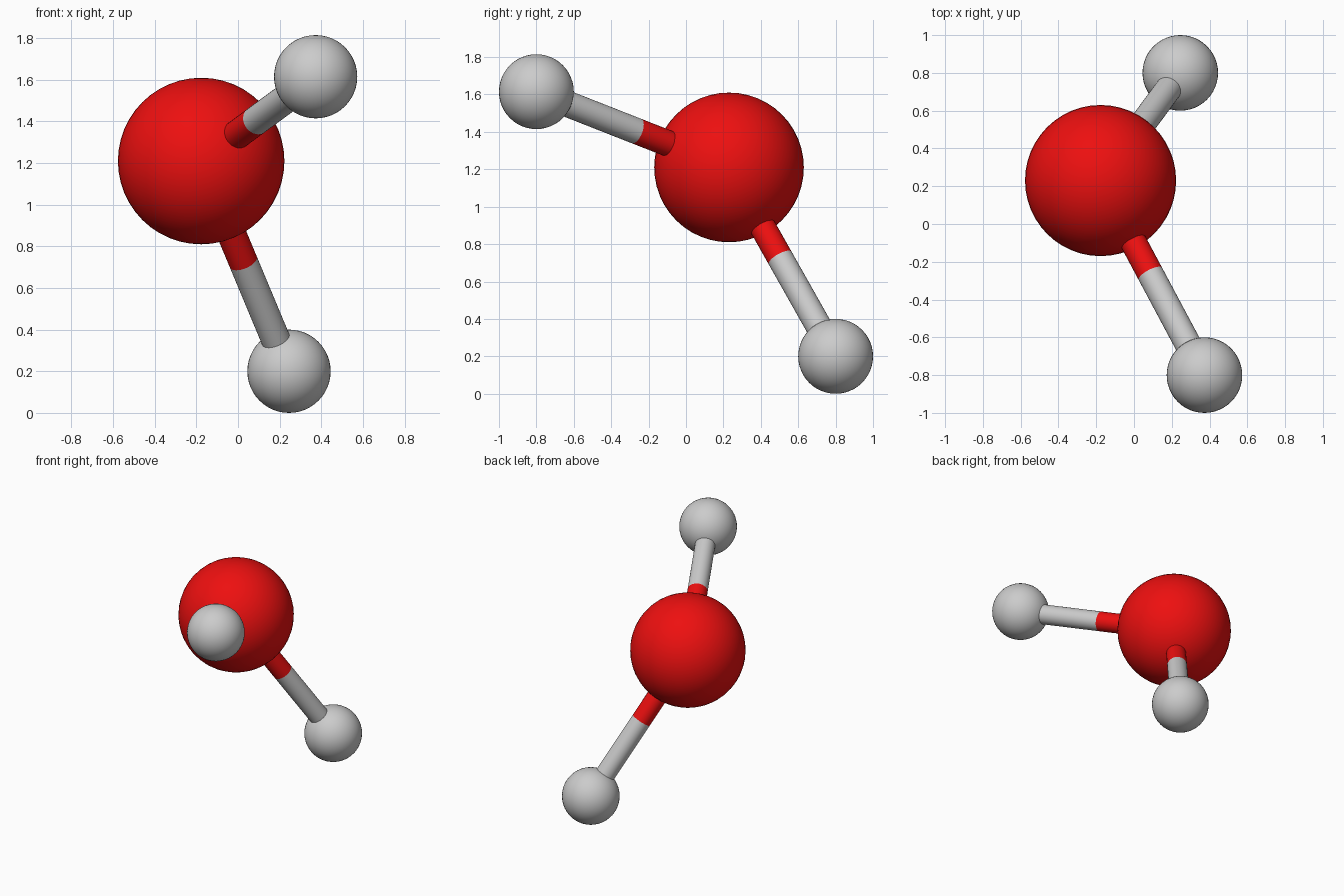
import bpy
from mathutils import Vector

if "Cube" in bpy.data.objects:
    bpy.data.objects.remove(bpy.data.objects["Cube"])

red = bpy.data.materials.new("red")
red.diffuse_color = (0.85, 0.005, 0.005, 1)
red.use_nodes = True
red.node_tree.nodes["Principled BSDF"].inputs["Base Color"].default_value = red.diffuse_color

BIG = Vector((-0.177, 0.23, 1.21))
SMALL = {"upper": Vector((0.373, -0.8, 1.615)), "lower": Vector((0.245, 0.8, 0.2))}
ROD_RADIUS = 0.07
SPLIT = 0.48  # where each rod changes colour


def finish(name, mat=None):
    ob = bpy.context.object
    ob.name = name
    bpy.ops.object.shade_smooth_by_angle()
    if mat:
        ob.data.materials.append(mat)


def ball(name, centre, radius, mat=None):
    bpy.ops.mesh.primitive_uv_sphere_add(segments=48, ring_count=24, radius=radius, location=centre)
    finish(name, mat)


def rod(name, a, b, mat=None):
    d = b - a
    bpy.ops.mesh.primitive_cylinder_add(vertices=32, radius=ROD_RADIUS, depth=d.length,
                                        location=(a + b) / 2,
                                        rotation=d.to_track_quat('Z', 'Y').to_euler())
    finish(name, mat)


# large central atom
ball("oxygen_atom", BIG, 0.4, red)

# two small atoms, each joined by a two-colour rod
for side, centre in SMALL.items():
    mid = BIG.lerp(centre, SPLIT)
    ball(side + "_hydrogen_atom", centre, 0.2)
    rod(side + "_bond_inner", BIG, mid, red)
    rod(side + "_bond_outer", mid, centre)
